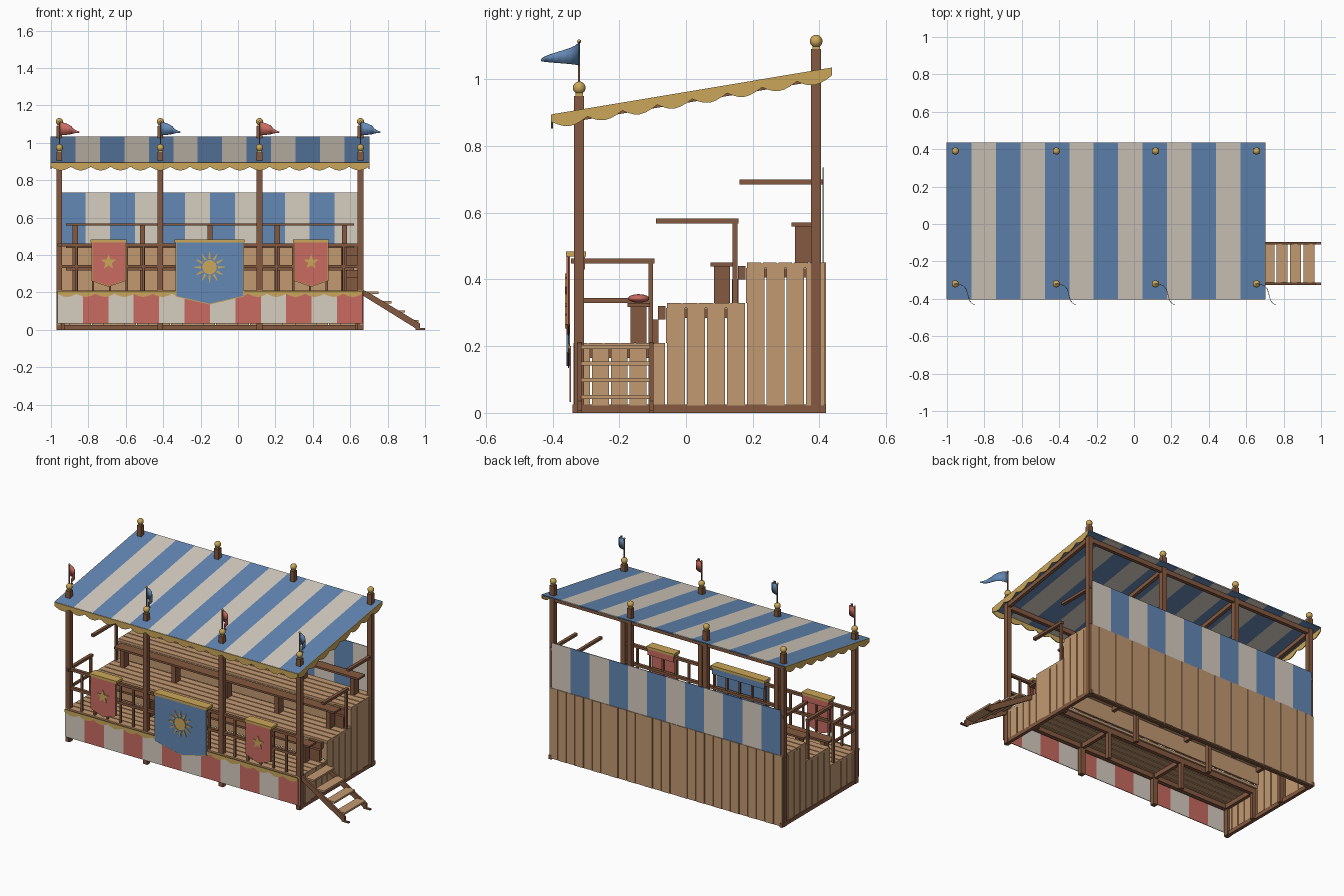
import bpy, bmesh, math
from mathutils import Vector, Matrix

if "Cube" in bpy.data.objects:
    bpy.data.objects.remove(bpy.data.objects["Cube"])

COLOURS = {
    "pale_wood": (0.54, 0.32, 0.165), "dark_wood": (0.23, 0.10, 0.05),
    "blue_cloth": (0.125, 0.245, 0.46), "cream_cloth": (0.67, 0.61, 0.53),
    "red_cloth": (0.58, 0.145, 0.12), "gold": (0.60, 0.39, 0.10)}
NAMES = list(COLOURS)
TAN, BROWN, BLUE, CREAM, RED, GOLD = range(6)
MATS = []
for n, c in COLOURS.items():
    m = bpy.data.materials.new(n)
    m.diffuse_color = (*c, 1)
    m.use_nodes = True
    m.node_tree.nodes["Principled BSDF"].inputs["Base Color"].default_value = m.diffuse_color
    MATS.append(m)


class Part:
    """Collects simple solids into one named object."""
    def __init__(self, name):
        self.name, self.bm = name, bmesh.new()

    def prism(self, pts, axis, a, b, mat):
        def at(u, v, w):
            return {"x": (w, u, v), "y": (u, w, v), "z": (u, v, w)}[axis]
        lo = [self.bm.verts.new(at(u, v, a)) for u, v in pts]
        hi = [self.bm.verts.new(at(u, v, b)) for u, v in pts]
        n = len(pts)
        faces = [self.bm.faces.new(lo[::-1]), self.bm.faces.new(hi)]
        faces += [self.bm.faces.new((lo[i], lo[(i+1) % n], hi[(i+1) % n], hi[i])) for i in range(n)]
        for f in faces:
            f.material_index = mat

    def box(self, x0, x1, y0, y1, z0, z1, mat=BROWN):
        self.prism([(x0, y0), (x1, y0), (x1, y1), (x0, y1)], "z", z0, z1, mat)

    def ball(self, pos, r, mat=GOLD, scale=(1, 1, 1)):
        mtx = Matrix.Translation(pos) @ Matrix.Diagonal((*scale, 1))
        res = bmesh.ops.create_uvsphere(self.bm, u_segments=16, v_segments=10, radius=r, matrix=mtx)
        for f in {f for v in res["verts"] for f in v.link_faces}:
            f.material_index, f.smooth = mat, True

    def done(self):
        bmesh.ops.recalc_face_normals(self.bm, faces=self.bm.faces)
        me = bpy.data.meshes.new(self.name)
        self.bm.to_mesh(me)
        self.bm.free()
        for m in MATS:
            me.materials.append(m)
        ob = bpy.data.objects.new(self.name, me)
        bpy.context.collection.objects.link(ob)
        return ob


def scallop(u0, u1, n, top, drop, lobe):
    """Outline of a scalloped band; top is a function giving the upper edge."""
    steps = n * 6
    low = []
    for i in range(steps + 1):
        u = u0 + (u1 - u0) * i / steps
        low.append((u, top(u) - drop - lobe * abs(math.sin(math.pi * i / 6))))
    return low + [(u1, top(u1)), (u0, top(u0))]


POST_X = (-0.955, -0.415, 0.115, 0.655)
TIERS = ((-0.34, -0.06, 0.21), (-0.06, 0.18, 0.33), (0.18, 0.415, 0.45))
X0, X1 = -0.965, 0.665

# Tiered floors, risers
p = Part("tier_floor")
for k, (y0, y1, z) in enumerate(TIERS):
    n = 6 if k == 0 else 5
    w = (y1 - y0) / n
    for i in range(n):
        p.box(X0, X1, y0 + i*w + 0.003, y0 + (i+1)*w - 0.003, z - 0.016, z, TAN)
    if k:
        p.box(X0, X1, y0, y0 + 0.01, z - 0.12, z - 0.016, TAN)
p.done()

# Vertical cladding on sides and back
p = Part("plank_cladding")
for y0, y1, z in TIERS:
    n = 5 if y0 < -0.1 else 4
    w = (y1 - y0) / n
    for i in range(n):
        for x in (X0, X1 - 0.012):
            dx = 0.002 * (i % 2)
            p.box(x + dx, x + 0.012 + dx, y0 + i*w + 0.003, y0 + (i+1)*w - 0.003, 0.022, z - 0.002, TAN)
nb = 27
w = (X1 - X0) / nb
for i in range(nb):
    dy = 0.002 * (i % 2)
    p.box(X0 + i*w + 0.002, X0 + (i+1)*w - 0.002, 0.406 + dy, 0.417 + dy, 0.005, 0.45, TAN)
p.done()

# Base beams, joists and hidden supports
p = Part("under_frame")
for x in (X0 - 0.002, X1 - 0.018):
    p.box(x, x + 0.02, -0.34, 0.42, 0, 0.025)
p.box(X0, X1, 0.385, 0.405, 0, 0.025)
for y0, y1, z in TIERS:
    p.box(X0 + 0.015, X1 - 0.015, y1 - 0.035, y1 - 0.012, z - 0.05, z - 0.017)
    for x in POST_X:
        xx = min(max(x, -0.94), 0.64)
        p.box(xx - 0.01, xx + 0.01, y0 + 0.015, y1 - 0.012, z - 0.045, z - 0.017)
        p.box(xx - 0.012, xx + 0.012, y1 - 0.036, y1 - 0.012, 0, z - 0.017)
p.box(X0, X1, -0.335, -0.31, 0.165, 0.193)
p.done()

# Canopy posts with ball finials
p = Part("canopy_posts")
for x in POST_X:
    for y, h in ((-0.32, 0.95), (0.39, 1.09)):
        p.box(x - 0.015, x + 0.015, y - 0.015, y + 0.015, 0, h)
        p.box(x - 0.011, x + 0.011, y - 0.011, y + 0.011, h, h + 0.008, GOLD)
        p.ball((x, y, h + 0.024), 0.019)
p.done()


def roof_z(y):
    return 0.895 + (y + 0.40) * 0.14 / 0.838


def sloped(y0, y1, off, t):
    return [(y0, roof_z(y0) - off), (y1, roof_z(y1) - off), (y1, roof_z(y1) - off - t), (y0, roof_z(y0) - off - t)]


# Striped canopy
p = Part("canopy_cloth")
w = 1.70 / 13
for i in range(13):
    p.prism(sloped(-0.40, 0.437, 0, 0.007), "x", -1 + i*w, -1 + (i+1)*w, CREAM if i % 2 else BLUE)
p.done()
p = Part("canopy_beams")
for x in POST_X:
    p.prism(sloped(-0.31, 0.40, 0.008, 0.025), "x", x - 0.01, x + 0.01, BROWN)
for y in (-0.32, 0.39):
    p.box(-0.97, 0.67, y - 0.011, y + 0.011, roof_z(y) - 0.037, roof_z(y) - 0.009)
p.done()

# Scalloped gold trims
p = Part("canopy_valance")
p.prism(scallop(-1, 0.70, 16, lambda u: 0.894, 0.022, 0.02), "y", -0.404, -0.399, GOLD)
for x in (-1.003, 0.698):
    p.prism(scallop(-0.40, 0.437, 8, roof_z, 0.024, 0.02), "x", x, x + 0.005, GOLD)
p.done()
p = Part("front_skirt")
w = (X1 - X0) / 12
for i in range(12):
    p.box(X0 + i*w, X0 + (i+1)*w, -0.349, -0.345, 0.033, 0.2, RED if i % 2 else CREAM)
p.prism(scallop(X0, X1, 16, lambda u: 0.208, 0.015, 0.017), "y", -0.354, -0.349, GOLD)
p.done()

# Striped cloth behind the top tier
p = Part("back_cloth")
w = 1.60 / 12
for i in range(12):
    p.box(-0.95 + i*w, -0.95 + (i+1)*w, 0.409, 0.414, 0.45, 0.735, CREAM if i % 2 else BLUE)
p.done()

# Benches on each tier
p = Part("benches")
for y, z in ((-0.142, 0.21), (0.108, 0.33), (0.35, 0.45)):
    p.box(-0.92, 0.62, y - 0.034, y + 0.034, z + 0.108, z + 0.12)
    for i in range(5):
        x = -0.87 + 0.36 * i
        p.box(x - 0.014, x + 0.014, y - 0.024, y + 0.024, z, z + 0.108)
p.ball((-0.15, -0.142, 0.343), 0.032, RED, (1, 1, 0.4))
p.done()
p = Part("aisle_steps")
for y, z in ((-0.06, 0.21), (0.18, 0.33)):
    p.box(0.55, 0.64, y - 0.042, y - 0.022, z, z + 0.07)
    p.box(0.55, 0.64, y - 0.024, y - 0.001, z + 0.07, z + 0.11)
p.done()

# Front railing and stepped side handrails
p = Part("railings")
for z in (0.455, 0.338):
    p.box(X0, X1, -0.332, -0.312, z - 0.008, z + 0.008)
for a, b in zip(POST_X, POST_X[1:]):
    for i in range(1, 6):
        x = a + (b - a) * i / 6
        p.box(x - 0.006, x + 0.006, -0.327, -0.316, 0.21, 0.45)
for x in (-0.955, 0.655):
    for k, (y0, y1, z) in enumerate(((-0.345, -0.095, 0.455), (-0.09, 0.158, 0.575), (0.16, 0.41, 0.692))):
        if k == 0 and x > 0:
            continue        # opening for the stairs
        p.box(x - 0.01, x + 0.01, y0, y1, z - 0.008, z + 0.008)
        if k < 2:
            p.box(x - 0.007, x + 0.007, y1 - 0.018, y1 - 0.004, z - 0.245, z - 0.008)
p.box(-0.961, -0.949, -0.32, -0.10, 0.33, 0.345)
p.done()


# Hanging banners with gold hems and emblems
def burst(cx, cz, n, r0, r1):
    return [(cx + (r1, r0)[i % 2] * math.sin(math.pi * i / n),
             cz + (r1, r0)[i % 2] * math.cos(math.pi * i / n)) for i in range(2 * n)]


def banner(name, cx, hw, side_z, tip_z, mat):
    b = Part(name)
    def shape(d, top):
        return [(cx - hw + d, top), (cx - hw + d, side_z + d*0.6), (cx, tip_z + d),
                (cx + hw - d, side_z + d*0.6), (cx + hw - d, top)]
    b.prism(shape(0, 0.475), "y", -0.354, -0.350, GOLD)
    b.prism(shape(0.005, 0.474), "y", -0.358, -0.347, mat)
    b.box(cx - hw - 0.004, cx + hw + 0.004, -0.360, -0.300, 0.468, 0.484, GOLD)
    b.box(cx - hw, cx + hw, -0.307, -0.303, 0.43, 0.47, mat)
    if hw > 0.1:
        b.prism(burst(cx, 0.335, 24, 0.038, 0.038), "y", -0.362, -0.357, GOLD)
        for i in range(12):
            a = math.tau * i / 12
            s, c = math.sin(a), math.cos(a)
            b.prism([(cx + s*r + c*t, 0.335 + c*r - s*t) for r, t in
                     ((0.045, -0.007), (0.045, 0.007), (0.082, 0.002), (0.082, -0.002))], "y", -0.362, -0.357, GOLD)
    else:
        b.prism(burst(cx, 0.362, 5, 0.018, 0.042), "y", -0.362, -0.357, GOLD)
    b.done()


banner("centre_banner", -0.152, 0.183, 0.178, 0.135, BLUE)
banner("left_banner", -0.692, 0.092, 0.262, 0.23, RED)
banner("right_banner", 0.391, 0.092, 0.262, 0.23, RED)

# Pennants on the front posts
for k, x in enumerate(POST_X):
    p = Part("pennant_%d" % (k + 1))
    p.box(x - 0.003, x + 0.003, -0.323, -0.317, 0.98, 1.112)
    p.ball((x, -0.32, 1.113), 0.006)
    p.done()
    p = Part("pennant_cloth_%d" % (k + 1))
    rows = []
    for i in range(9):
        t = i / 8
        s = 0.014 * math.sin(t * 5.5)
        half = 0.034 * (1 - t) + 0.003
        zc = 1.077 - 0.02 * t
        px, py = x + 0.115*t + s, -0.32 - 0.105*t + s
        rows.append([p.bm.verts.new((px, py, zc + half)), p.bm.verts.new((px, py, zc - half))])
    for a, b in zip(rows, rows[1:]):
        f = p.bm.faces.new((a[0], a[1], b[1], b[0]))
        f.material_index, f.smooth = (BLUE if k % 2 else RED), True
    ob = p.done()
    ob.modifiers.new("thickness", "SOLIDIFY").thickness = 0.003

# Side stairs
p = Part("side_stairs")
for y in (-0.325, -0.11):
    p.prism([(0.665, 0.185), (0.665, 0.212), (0.69, 0.205), (0.972, 0.035), (0.972, 0.008), (0.95, 0.008)],
            "y", y, y + 0.013, BROWN)
    p.box(0.95, 1.0, y, y + 0.013, 0, 0.009)
for i in range(4):
    x, z = 0.69 + 0.072 * i, 0.204 - 0.05 * i
    p.box(x, x + 0.06, -0.314, -0.108, z - 0.012, z, TAN)
p.done()
